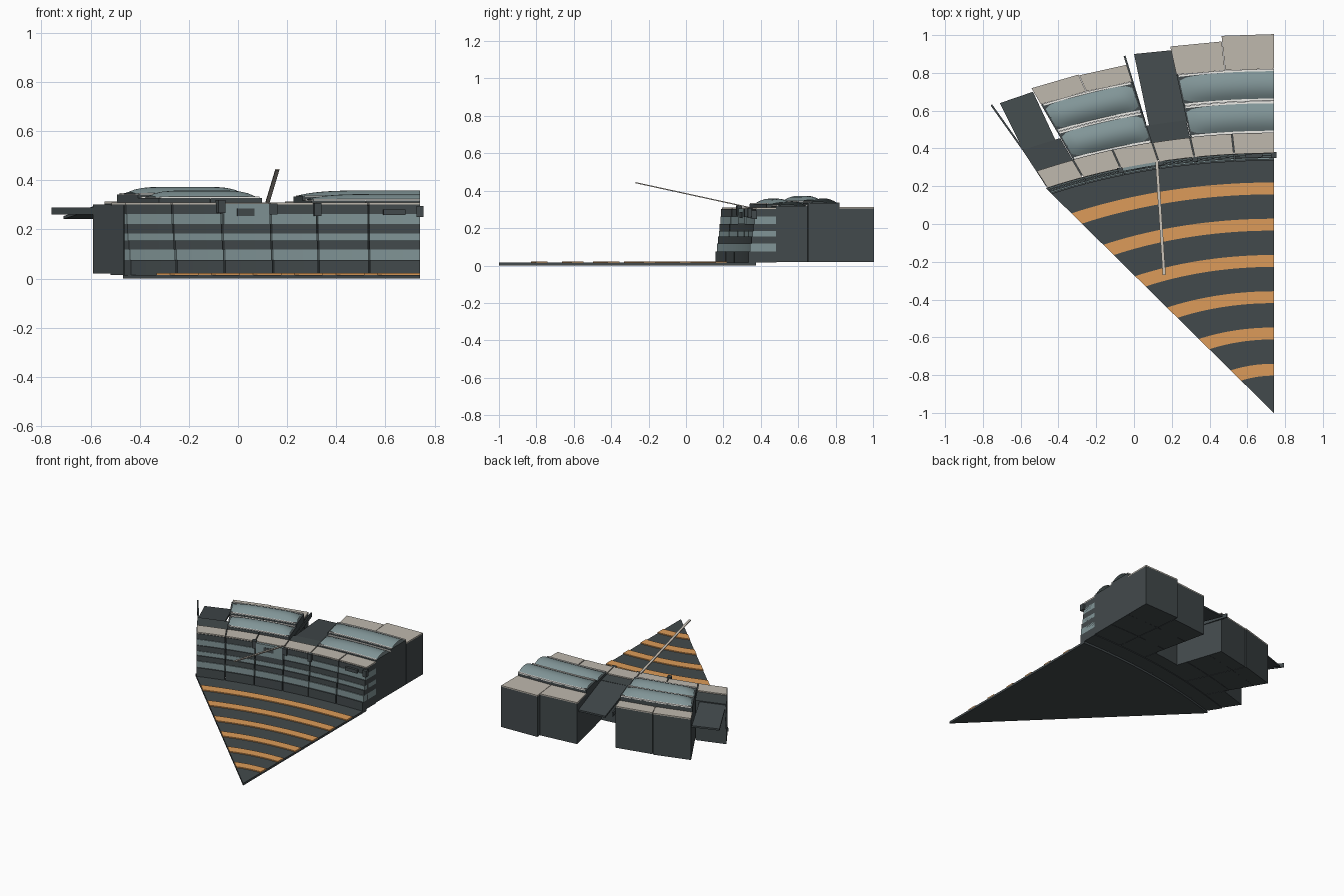
import bpy, bmesh
from math import sin, cos, radians, sqrt
from mathutils import Vector

if "Cube" in bpy.data.objects:
    bpy.data.objects.remove(bpy.data.objects["Cube"])

AX, AY = 0.74, -1.0            # apex of the wedge


def material(name, rgb):
    m = bpy.data.materials.new(name)
    m.diffuse_color = (*rgb, 1)
    m.use_nodes = True
    m.node_tree.nodes["Principled BSDF"].inputs["Base Color"].default_value = m.diffuse_color
    return m


DARK = material("slate", (0.055, 0.068, 0.072))
GLASS = material("glass", (0.22, 0.30, 0.31))
CREAM = material("cream", (0.52, 0.48, 0.42))
WHITE = material("white", (0.85, 0.84, 0.80))
ORANGE = material("orange", (0.72, 0.33, 0.10))


def finish(name, bm, mat):
    bmesh.ops.recalc_face_normals(bm, faces=bm.faces)
    me = bpy.data.meshes.new(name)
    bm.to_mesh(me)
    bm.free()
    me.materials.append(mat)
    ob = bpy.data.objects.new(name, me)
    bpy.context.collection.objects.link(ob)
    return ob


def prism(name, outline, z0, z1, mat):
    """Extrude an outline; z1 may be a function of the corner index."""
    top = z1 if callable(z1) else (lambda i: z1)
    low = z0 if callable(z0) else (lambda i: z0)
    bm = bmesh.new()
    a = [bm.verts.new((p[0], p[1], low(i))) for i, p in enumerate(outline)]
    b = [bm.verts.new((p[0], p[1], top(i))) for i, p in enumerate(outline)]
    bm.faces.new(a)
    bm.faces.new(b)
    n = len(a)
    for i in range(n):
        bm.faces.new((a[i], a[(i + 1) % n], b[(i + 1) % n], b[i]))
    return finish(name, bm, mat)


def at(d, off):
    """Point at distance d left of the right edge, off behind the front curve."""
    y = AY + 1.375 * sqrt(1 - (d / 2.4) ** 2)
    f = radians(min(30 * d, 33))
    return AX - d - off * sin(f), y + off * cos(f)


def block(name, d0, d1, o0, o1, z0, z1, mat, n=3):
    ds = [d0 + (d1 - d0) * i / n for i in range(n + 1)]
    pts = [at(d, o0) for d in ds] + [at(d, o1) for d in reversed(ds)]
    return prism(name, pts, z0, z1, mat)


def ring(b, n=24):
    """Elliptic arc seen from the apex, over the 45 degree wedge."""
    pts = []
    for i in range(n + 1):
        t = radians(45.4 * i / n)
        r = b / sqrt(cos(t) ** 2 + (sin(t) / 1.755) ** 2)
        pts.append((AX - r * sin(t), AY + r * cos(t)))
    return pts


def bar(name, p, q, w, h, mat):
    """Thin straight bar between two points."""
    p, q = Vector(p), Vector(q)
    x = q - p
    side = Vector((-x.y, x.x, 0)).normalized() * w / 2
    up = Vector((0, 0, h / 2))
    bm = bmesh.new()
    bm_v = [bm.verts.new(c + s * side + u * up)
            for c in (p, q) for s in (-1, 1) for u in (-1, 1)]
    bmesh.ops.convex_hull(bm, input=bm_v)
    bmesh.ops.dissolve_limit(bm, angle_limit=0.01, verts=bm.verts, edges=bm.edges)
    return finish(name, bm, mat)


def dome(name, d0, d1, o0, o1, z, h, open_end):
    """Bulged glass roof, rounded off at its closed ends."""
    bm = bmesh.new()
    nu, nv = 16, 8
    rows = []
    for i in range(nu + 1):
        s = i / nu
        t = s if open_end else 2 * s - 1
        end = max(0, 1 - abs(t) ** 6)
        width = 0.72 + 0.28 * sqrt(end)
        row = []
        for j in range(nv + 1):
            v = 2 * j / nv - 1
            off = (o0 + o1) / 2 + (o1 - o0) / 2 * v * width
            row.append(bm.verts.new((*at(d0 + (d1 - d0) * s, off),
                                     z + h * (1 - v * v) * (0.25 + 0.75 * end))))
        rows.append(row)
    for i in range(nu):
        for j in range(nv):
            bm.faces.new((rows[i][j], rows[i + 1][j], rows[i + 1][j + 1], rows[i][j + 1]))
    ob = finish(name, bm, GLASS)
    for p in ob.data.polygons:
        p.use_smooth = True


# Wedge shaped floor and its curved stripes
prism("floor", [(AX, AY)] + ring(1.375), 0, 0.015, DARK)
for k in range(6):
    b = 1.22 - 0.192 * k
    prism("floor_stripe", ring(b) + ring(b - 0.063)[::-1], 0.014, 0.022, ORANGE)

# Front wall: banded bays with cream roofs
EDGES = [0, 0.21, 0.42, 0.61, 0.81, 1.01, 1.2]
BANDS = [(0.015, 0.076, -0.040, DARK), (0.076, 0.119, -0.032, GLASS),
         (0.119, 0.155, -0.026, DARK), (0.155, 0.184, -0.019, GLASS),
         (0.184, 0.222, -0.015, DARK), (0.222, 0.262, -0.009, GLASS),
         (0.262, 0.301, -0.004, DARK)]
for i in range(6):
    a, b = EDGES[i] + (0.003 if i else 0), EDGES[i + 1] - 0.003
    for z0, z1, off, mat in BANDS:
        block("front_band", a, b, off, 0.106, z0, z1, mat)
    block("front_roof", a, b, 0.0, 0.106, 0.301, 0.309, CREAM)
    block("bay_core", EDGES[i], EDGES[i + 1], 0.01, 0.108, 0.015, 0.298, DARK)

# Two stepped buildings: edges, tier heights, rear depths, dome end
BUILDINGS = [((0, 0.21, 0.42), 0.318, 0.333, (0.63, 0.60), 0.025, True),
             ((0.61, 0.81, 1.01), 0.328, 0.343, (0.54, 0.545), 0.029, False)]
for ds, za, zb, rear, h, open_end in BUILDINGS:
    for i in range(2):
        a, b = ds[i], ds[i + 1] - 0.002
        block("middle_tier", a, b, 0.106, 0.275, 0.02, za, DARK)
        block("upper_tier", a, b, 0.277, 0.445, 0.02, zb, DARK)
        block("rear_tier", a, b, 0.447, rear[i], 0.02, 0.305, DARK, 1)
        block("rear_roof", a, b, 0.447, rear[i], 0.305, 0.313, CREAM, 1)
    d0, d1 = ds[0] + (0 if open_end else 0.008), ds[2] - 0.01
    for o, z in ((0.108, za), (0.264, za), (0.278, zb), (0.434, zb)):
        block("roof_trim", d0, d1, o, o + 0.011, z - 0.004, z + 0.005, WHITE, 8)
    dome("middle_glass_roof", d0, d1, 0.119, 0.264, za + 0.001, h, open_end)
    dome("upper_glass_roof", d0, d1, 0.289, 0.434, zb + 0.001, h, open_end)

# Passages: low block behind the wall, sloping canopy and a side fin
block("passage_block", 0.42, 0.61, 0.106, 0.2, 0.02, 0.301, DARK)
block("passage_block", 1.01, 1.2, 0.106, 0.24, 0.02, 0.301, DARK)
CANOPIES = [([(0.08, 0.52), (0.30, 0.54), (0.20, 0.92), (0.0, 0.90)],
             (0.06, 0.53), (-0.05, 0.89)),
            ([(-0.57, 0.36), (-0.40, 0.41), (-0.535, 0.70), (-0.71, 0.64)],
             (-0.57, 0.37), (-0.755, 0.63))]
for pts, p, q in CANOPIES:
    prism("canopy", pts, lambda i: 0.288 if i < 2 else 0.242,
          lambda i: 0.300 if i < 2 else 0.254, DARK)
    bar("canopy_fin", (*p, 0.275), (*q, 0.275), 0.01, 0.028, DARK)

# Entrance panel, small windows and clips on the wall
block("entrance_panel", 0.615, 0.805, -0.018, 0.0, 0.222, 0.305, GLASS)
for d0, d1, z0, z1 in ((0.585, 0.62, 0.26, 0.305), (0.68, 0.75, 0.255, 0.285),
                       (0.06, 0.15, 0.258, 0.281)):
    block("wall_window", d0, d1, -0.021, 0.0, z0, z1, DARK, 1)
for d, z0, z1 in ((0.815, 0.267, 0.32), (0.42, 0.255, 0.308), (0.0, 0.25, 0.295)):
    block("wall_clip", d - 0.014, d + 0.014, -0.025, 0.005, z0, z1, DARK, 1)

# Thin mast leaning out over the floor
bar("mast", (0.12, 0.34, 0.31), (0.16, -0.27, 0.443), 0.016, 0.006, CREAM)
